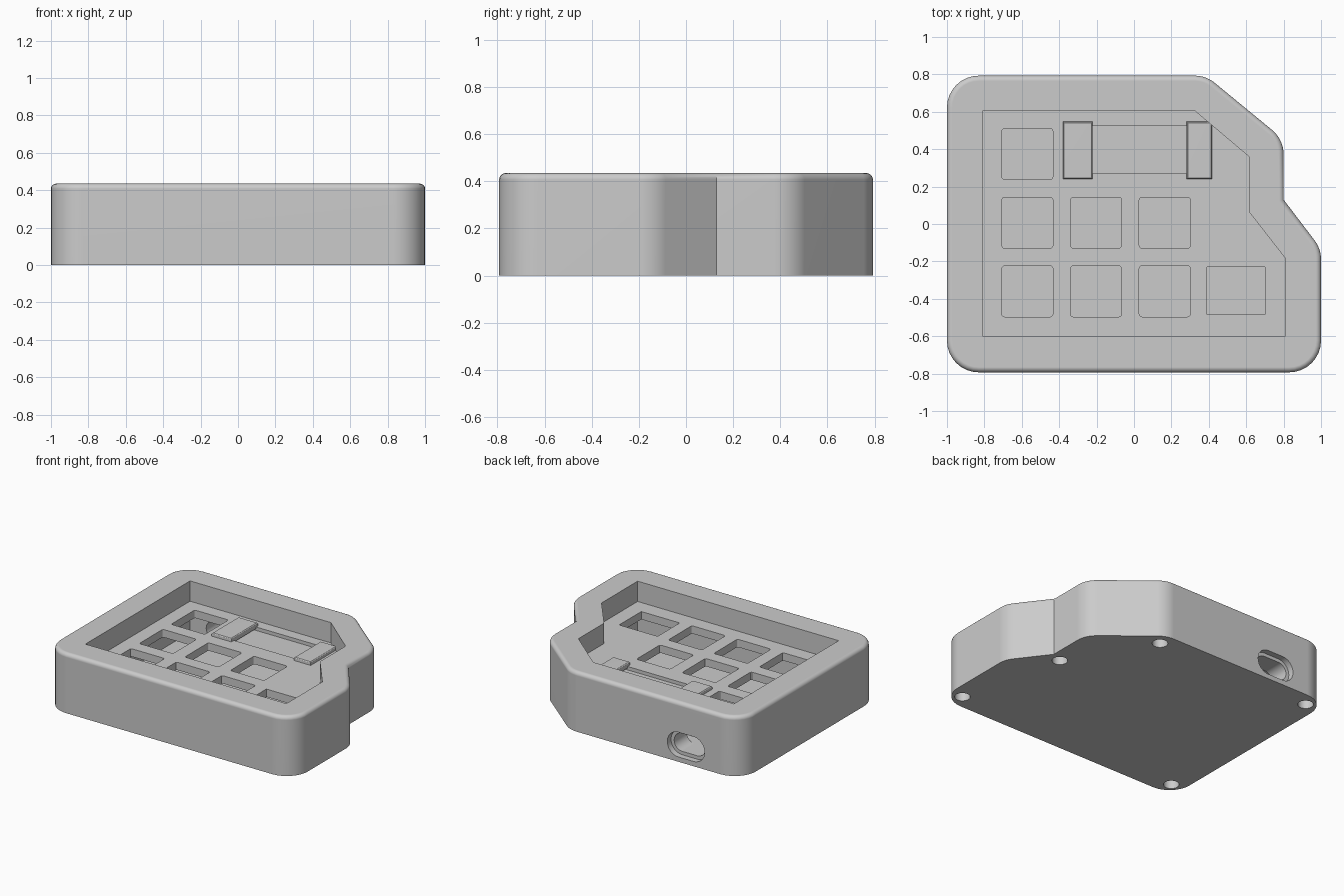
import bpy, bmesh, math
from mathutils import Vector, Matrix

old = bpy.data.objects.get("Cube")
if old:
    bpy.data.objects.remove(old, do_unlink=True)

grey = bpy.data.materials.new("plain_grey")
grey.use_nodes = True
grey.diffuse_color = (0.6, 0.6, 0.6, 1)
bsdf = next(n for n in grey.node_tree.nodes if n.type == 'BSDF_PRINCIPLED')
bsdf.inputs["Base Color"].default_value = (0.6, 0.6, 0.6, 1)

TOP, PLATE, PLATE_UNDER, FLOOR = 0.435, 0.287, 0.23, 0.06


def rounded(corners, radii, segs=8):
    """Replace each corner of a polygon with an arc; radius 0 keeps it sharp."""
    out = []
    n = len(corners)
    for i, r in enumerate(radii):
        p = Vector(corners[i])
        if r == 0:
            out.append(p)
            continue
        a = (Vector(corners[i - 1]) - p).normalized()
        b = (Vector(corners[(i + 1) % n]) - p).normalized()
        half = a.angle(b) / 2
        centre = p + (a + b).normalized() * (r / math.sin(half))
        start = p + a * (r / math.tan(half)) - centre
        end = p + b * (r / math.tan(half)) - centre
        turn = math.atan2(start.x * end.y - start.y * end.x, start.dot(end))
        for k in range(segs + 1):
            out.append(centre + Matrix.Rotation(turn * k / segs, 2) @ start)
    return out


def box_outline(x0, x1, y0, y1, r=0, segs=6):
    return rounded([(x0, y0), (x1, y0), (x1, y1), (x0, y1)], [r] * 4, segs)


def prism(name, outline, z0, z1, fillet=0, segs=5):
    """Upright solid from a flat outline, with an optional rounded top rim."""
    bm = bmesh.new()
    base = bm.faces.new([bm.verts.new((p[0], p[1], z0)) for p in outline])
    res = bmesh.ops.extrude_face_region(bm, geom=[base])
    verts = [g for g in res["geom"] if isinstance(g, bmesh.types.BMVert)]
    bmesh.ops.translate(bm, verts=verts, vec=(0, 0, z1 - z0))
    bmesh.ops.recalc_face_normals(bm, faces=bm.faces)
    if fillet:
        rim = [e for e in bm.edges if all(v.co.z > z1 - 1e-5 for v in e.verts)]
        bmesh.ops.bevel(bm, geom=rim, offset=fillet, segments=segs,
                        profile=0.5, affect='EDGES')
    mesh = bpy.data.meshes.new(name)
    bm.to_mesh(mesh)
    bm.free()
    mesh.materials.append(grey)
    obj = bpy.data.objects.new(name, mesh)
    bpy.context.collection.objects.link(obj)
    return obj


def activate(obj):
    bpy.ops.object.select_all(action='DESELECT')
    obj.select_set(True)
    bpy.context.view_layer.objects.active = obj


def cut(target, cutter):
    activate(target)
    mod = target.modifiers.new("cut", 'BOOLEAN')
    mod.operation = 'DIFFERENCE'
    mod.solver = 'EXACT'
    mod.object = cutter
    bpy.ops.object.modifier_apply(modifier=mod.name)
    bpy.data.objects.remove(cutter, do_unlink=True)


def finish(obj):
    activate(obj)
    bpy.ops.object.shade_smooth_by_angle(angle=math.radians(28))
    mod = obj.modifiers.new("normals", 'WEIGHTED_NORMAL')
    mod.keep_sharp = True


# Case body with stepped right side and rounded top rim
R = 0.17
outer = rounded([(-1, -0.793), (1, -0.793), (1, -0.133), (0.8, 0.13),
                 (0.8, 0.452), (0.385, 0.793), (-1, 0.793)],
                [R, R, R, 0, R, R, R])
case = prism("case_body", outer, 0, TOP, 0.028)

# Open pocket above the key plate, closed cavity below it
inner = [(-0.81, -0.6), (0.81, -0.6), (0.81, -0.185), (0.615, 0.065),
         (0.615, 0.36), (0.325, 0.605), (-0.81, 0.605)]
cut(case, prism("pocket_cutter", inner, PLATE, 0.6))
cut(case, prism("cavity_cutter", inner, FLOOR, PLATE_UNDER))

# Square key openings on an even pitch
PITCH, HALF = 0.367, 0.136
for row, count in enumerate((3, 3, 1)):
    for col in range(count):
        x, y = -0.57 + PITCH * col, -0.36 + PITCH * row
        cut(case, prism("key_cutter", box_outline(x - HALF, x + HALF, y - HALF,
                        y + HALF, 0.014, 3), 0.15, 0.35))

# Knob opening and shallow display recess
cut(case, prism("knob_cutter", box_outline(0.39, 0.70, -0.485, -0.23), 0.15, 0.35))
cut(case, prism("display_cutter", box_outline(-0.3, 0.36, 0.27, 0.525),
                PLATE - 0.025, 0.35))

# Cable port through the back wall, wider at the outside
for w, h, y0, y1 in ((0.30, 0.18, 0.75, 0.9), (0.25, 0.13, 0.55, 0.77)):
    port = prism("port_cutter", box_outline(-w / 2, w / 2, -h / 2, h / 2,
                 h / 2 - 0.001, 10), -y1, -y0)
    port.data.transform(Matrix.Translation((-0.555, 0, 0.125))
                        @ Matrix.Rotation(math.radians(90), 4, 'X'))
    cut(case, port)

# Screw holes in the underside
for x, y in ((-0.9, -0.69), (0.9, -0.69), (-0.9, 0.69), (0.355, 0.69), (0.715, 0.09)):
    ring = [(x + 0.052 * math.cos(math.tau * k / 24),
             y + 0.052 * math.sin(math.tau * k / 24)) for k in range(24)]
    cut(case, prism("screw_cutter", ring, -0.1, 0.25))
finish(case)

# Two clips holding the display
for name, x0, x1 in (("display_clip_right", -0.38, -0.222),
                     ("display_clip_left", 0.282, 0.418)):
    finish(prism(name, box_outline(x0, x1, 0.24, 0.547), PLATE - 0.012,
                 PLATE + 0.025, 0.012, 3))
